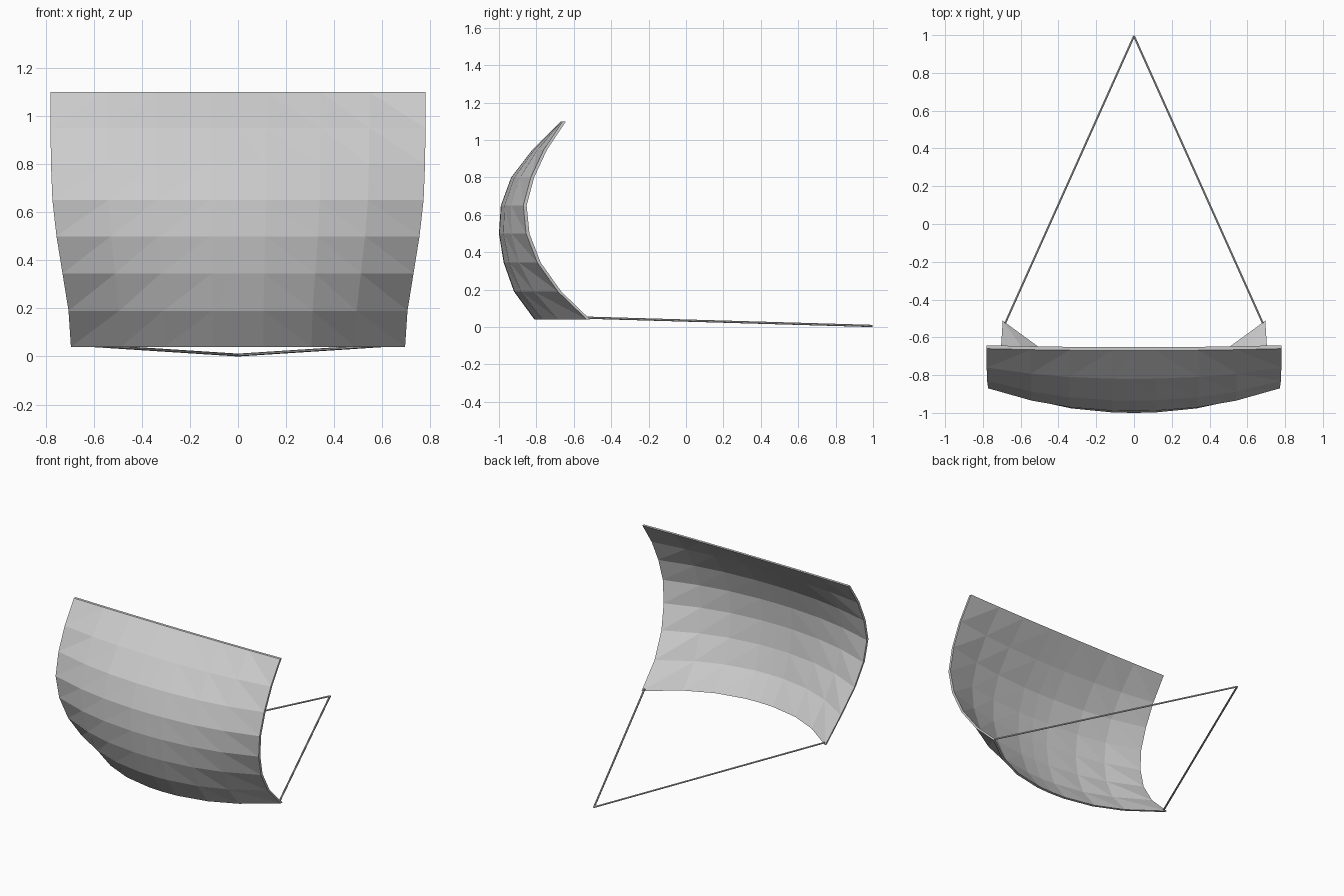
import bpy, bmesh
from mathutils import Vector

cube = bpy.data.objects.get("Cube")
if cube:
    bpy.data.objects.remove(cube, do_unlink=True)


def material(name, rgb):
    m = bpy.data.materials.new(name)
    m.use_nodes = True
    m.diffuse_color = (*rgb, 1)
    m.node_tree.nodes["Principled BSDF"].inputs["Base Color"].default_value = (*rgb, 1)
    return m


def finish(bm, name, mat):
    bmesh.ops.recalc_face_normals(bm, faces=bm.faces)
    me = bpy.data.meshes.new(name)
    bm.to_mesh(me)
    bm.free()
    me.materials.append(mat)
    ob = bpy.data.objects.new(name, me)
    bpy.context.collection.objects.link(ob)
    return ob


grey = material("light grey", (0.6, 0.6, 0.6))

# Curved sail: each row is height, half width, y at the middle, y at the side
rows = [
    (0.04, 0.695, -0.81, -0.53),
    (0.19, 0.705, -0.92, -0.685),
    (0.345, 0.73, -0.975, -0.795),
    (0.50, 0.755, -1.0, -0.855),
    (0.65, 0.772, -0.99, -0.87),
    (0.80, 0.778, -0.935, -0.83),
    (0.95, 0.78, -0.82, -0.76),
    (1.10, 0.78, -0.67, -0.66),
]
half = [0.15, 0.44, 0.70, 1.0]
columns = [-t for t in reversed(half)] + [0] + half
THICK = 0.018

bm = bmesh.new()
grid = []
for z, w, mid, side in rows:
    grid.append([bm.verts.new((t * w, mid + (side - mid) * abs(t) ** 2.2, z))
                 for t in columns])
for low, high in zip(grid, grid[1:]):
    for i in range(len(columns) - 1):
        a, b, c, d = low[i], low[i + 1], high[i + 1], high[i]
        # split each panel, mirrored about the middle
        if columns[i] < 0:
            bm.faces.new((a, b, c))
            bm.faces.new((a, c, d))
        else:
            bm.faces.new((a, b, d))
            bm.faces.new((b, c, d))
back = bmesh.ops.extrude_face_region(bm, geom=bm.faces[:], use_keep_orig=True)
bmesh.ops.translate(bm, vec=(0, THICK, 0),
                    verts=[g for g in back["geom"] if isinstance(g, bmesh.types.BMVert)])
finish(bm, "sail", grey)

# Two thin lines running from the lower corners to one point behind
tip = Vector((0, 0.995, 0.006))
for name, s in (("left_line", 1), ("right_line", -1)):
    start = Vector((s * 0.682, -0.525, 0.05))
    run = tip - start
    bm = bmesh.new()
    bmesh.ops.create_cone(bm, cap_ends=True, segments=6, radius1=0.006,
                          radius2=0.006, depth=run.length)
    bmesh.ops.rotate(bm, verts=bm.verts, matrix=run.to_track_quat("Z", "Y").to_matrix())
    bmesh.ops.translate(bm, verts=bm.verts, vec=(start + tip) / 2)
    finish(bm, name, grey)
